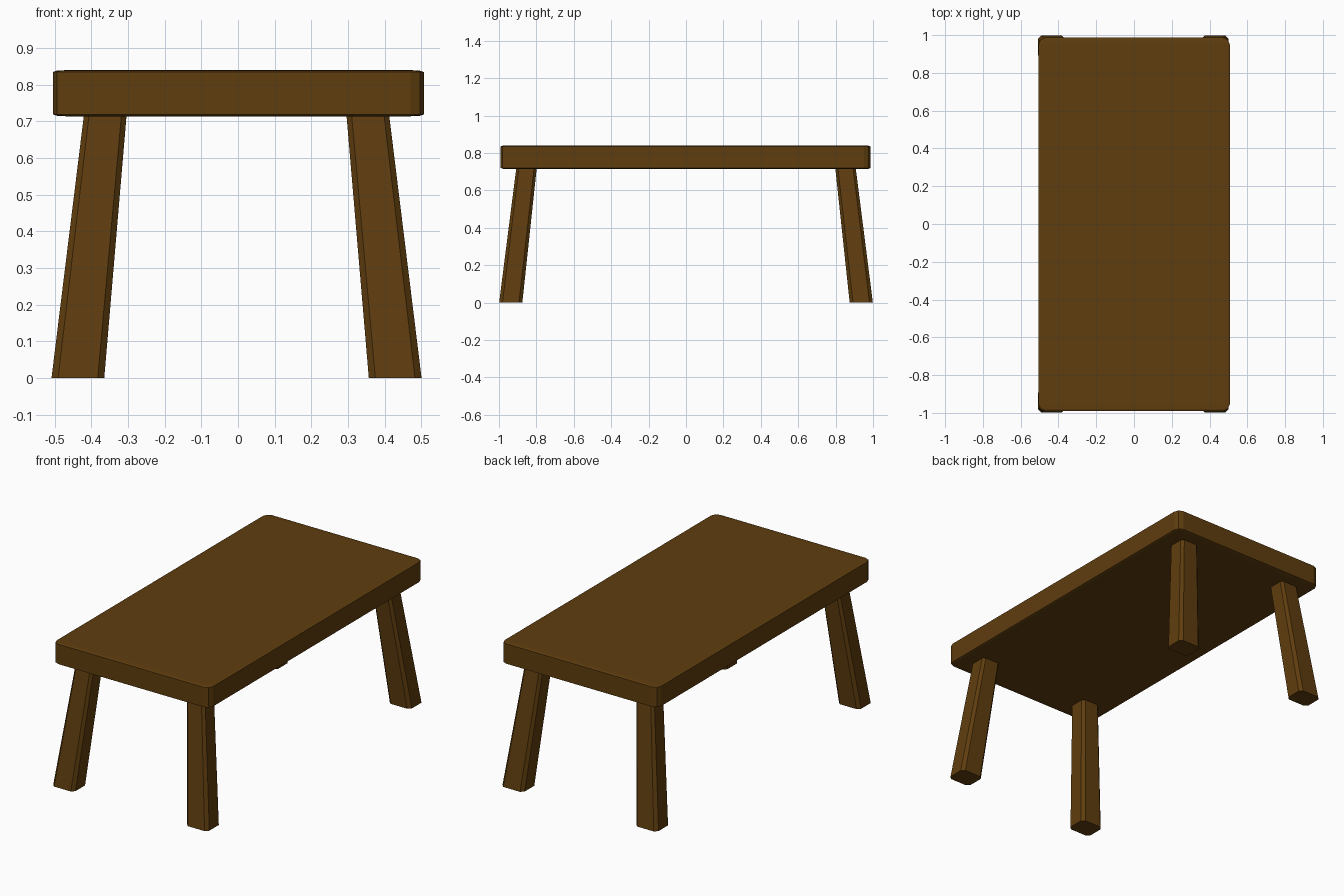
import bpy, bmesh
from mathutils import Vector

if "Cube" in bpy.data.objects:
    bpy.data.objects.remove(bpy.data.objects["Cube"])

wood = bpy.data.materials.new("dark brown wood")
wood.diffuse_color = (0.115, 0.047, 0.0045, 1)
wood.use_nodes = True
wood.node_tree.nodes["Principled BSDF"].inputs["Base Color"].default_value = wood.diffuse_color


def finish(bm, name):
    bmesh.ops.recalc_face_normals(bm, faces=bm.faces)
    mesh = bpy.data.meshes.new(name)
    bm.to_mesh(mesh)
    bm.free()
    mesh.materials.append(wood)
    bpy.context.collection.objects.link(bpy.data.objects.new(name, mesh))


# Table top: slab with rounded corners and a shallow softened rim
def table_top():
    w, d, h, r, rz = 1.012, 1.977, 0.126, 0.036, 0.005
    stretch = r / rz
    bm = bmesh.new()
    bmesh.ops.create_cube(bm, size=1)
    bmesh.ops.scale(bm, verts=bm.verts, vec=(w, d, h * stretch))
    bmesh.ops.bevel(bm, geom=bm.edges[:], offset=r, segments=2,
                    profile=0.5, affect='EDGES')
    bmesh.ops.scale(bm, verts=bm.verts, vec=(1, 1, 1 / stretch))
    bmesh.ops.translate(bm, verts=bm.verts, vec=(0.001, -0.002, 0.777))
    finish(bm, "table_top")


# Splayed, tapered leg with chamfered long edges
def leg(name, sx, sy):
    shift = -0.004
    z_top = 0.73
    bm = bmesh.new()
    rings = []
    for x0, x1, y0, y1, z, c in ((0.361, 0.505, 0.875, 0.999, 0, 0.018),
                                 (0.299, 0.415, 0.797, 0.906, z_top, 0.014)):
        pts = [(x0 + c, y0), (x1 - c, y0), (x1, y0 + c), (x1, y1 - c),
               (x1 - c, y1), (x0 + c, y1), (x0, y1 - c), (x0, y0 + c)]
        rings.append([bm.verts.new(Vector((sx * x + shift, sy * y, z)))
                      for x, y in pts])
    for i in range(8):
        j = (i + 1) % 8
        bm.faces.new((rings[0][i], rings[0][j], rings[1][j], rings[1][i]))
    bm.faces.new(rings[0])
    bm.faces.new(rings[1])
    finish(bm, name)


table_top()
for side, sx in (("left", -1), ("right", 1)):
    for end, sy in (("front", -1), ("back", 1)):
        leg(f"{end}_{side}_leg", sx, sy)
